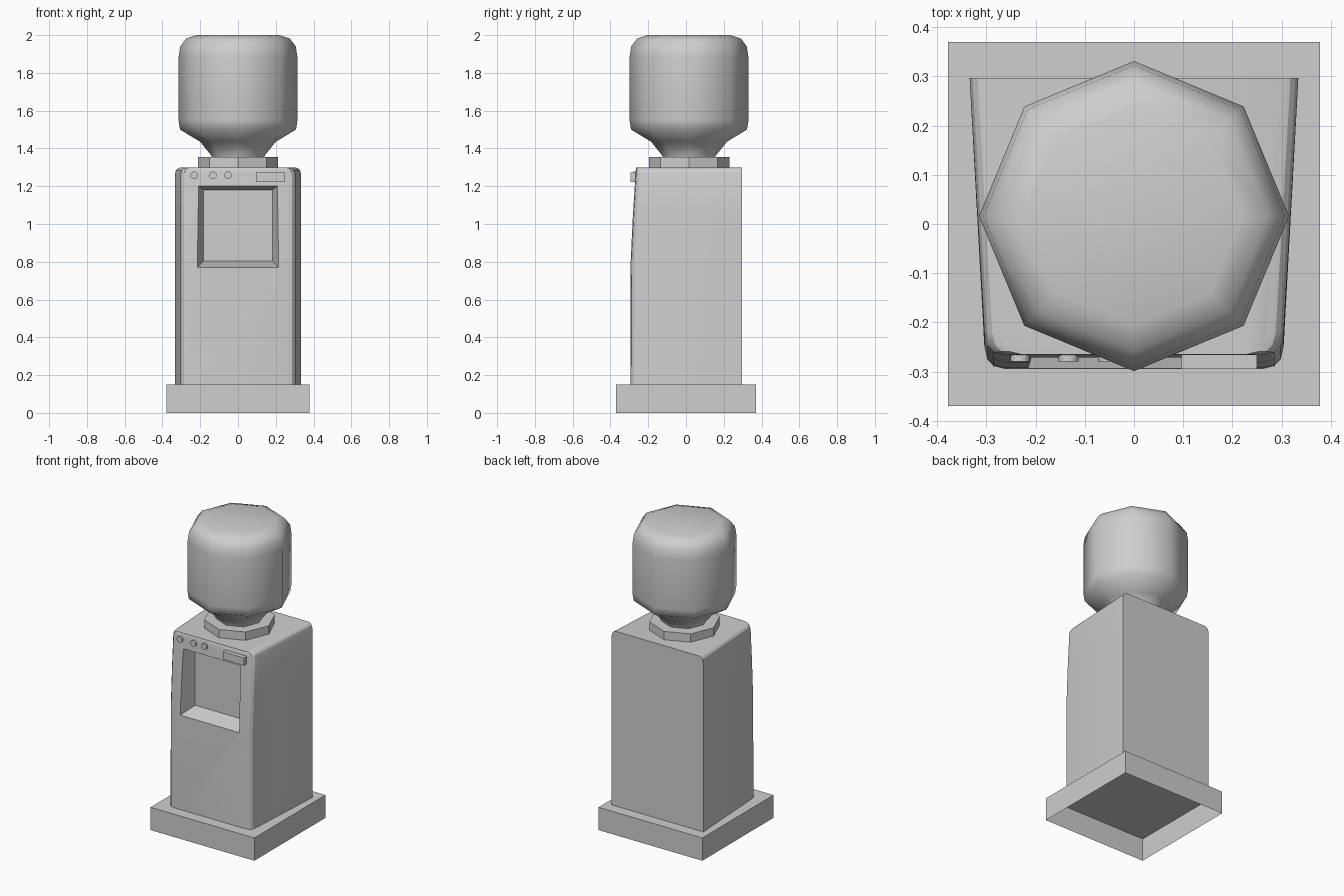
import bpy, bmesh, math

cube = bpy.data.objects.get("Cube")
if cube:
    bpy.data.objects.remove(cube, do_unlink=True)

grey = bpy.data.materials.new("light grey plastic")
grey.use_nodes = True
COLOUR = (0.62, 0.62, 0.62, 1)
grey.diffuse_color = COLOUR
grey.node_tree.nodes["Principled BSDF"].inputs["Base Color"].default_value = COLOUR


def finish(name, bm, smooth=None):
    bmesh.ops.recalc_face_normals(bm, faces=bm.faces)
    mesh = bpy.data.meshes.new(name)
    bm.to_mesh(mesh)
    bm.free()
    mesh.materials.append(grey)
    ob = bpy.data.objects.new(name, mesh)
    bpy.context.collection.objects.link(ob)
    if smooth:
        smooth_by_angle(ob, smooth)
    return ob


def activate(ob):
    bpy.ops.object.select_all(action='DESELECT')
    ob.select_set(True)
    bpy.context.view_layer.objects.active = ob


def smooth_by_angle(ob, degrees):
    activate(ob)
    bpy.ops.object.shade_smooth_by_angle(angle=math.radians(degrees))


def loft(name, rings, smooth=None, cap_start=True):
    """Skin equal-length point rings and cap the ends."""
    bm = bmesh.new()
    loops = [[bm.verts.new(p) for p in ring] for ring in rings]
    n = len(loops[0])
    for a, b in zip(loops, loops[1:]):
        for i in range(n):
            j = (i + 1) % n
            bm.faces.new((a[i], a[j], b[j], b[i]))
    if cap_start:
        bm.faces.new(loops[0])
    bm.faces.new(loops[-1])
    return finish(name, bm, smooth)


def rect(x, y0, y1, z):
    return [(-x, y0, z), (x, y0, z), (x, y1, z), (-x, y1, z)]


def octagon(r, z):
    return [(r * math.cos(i * math.pi / 4), 0.016 + r * math.sin(i * math.pi / 4), z)
            for i in range(8)]


# Plinth, a shell open underneath
loft("base", [rect(0.378, -0.37, 0.37, 0), rect(0.378, -0.37, 0.37, 0.15)], cap_start=False)

# Cabinet: tapered plan with rounded front corners, leaning front, rounded side tops
half = [(0.334, 0.297), (0.304, -0.25), (0.298, -0.275), (0.285, -0.289), (0.26, -0.295)]
plan = half + [(-x, y) for x, y in reversed(half)]


def cabinet_ring(z, inset, lean):
    return [(x - math.copysign(inset, x), y + (lean if y < 0 else 0), z) for x, y in plan]


body = loft("cabinet", [cabinet_ring(*level) for level in (
    (0.15, 0, 0), (0.8, 0, 0.002), (1.05, 0, 0.014), (1.265, 0, 0.028),
    (1.285, 0.006, 0.029), (1.295, 0.016, 0.03), (1.3, 0.032, 0.03))])


# Dispensing alcove with sloping walls
def upright(x, y, z0, z1):
    return [(-x, y, z0), (x, y, z0), (x, y, z1), (-x, y, z1)]


cutter = loft("alcove_cutter", [upright(0.232, -0.35, 0.753, 1.22),
                                upright(0.182, -0.185, 0.803, 1.18)])
cutter.hide_render = True
mod = body.modifiers.new("alcove", 'BOOLEAN')
mod.operation = 'DIFFERENCE'
mod.solver = 'EXACT'
mod.object = cutter
activate(body)
bpy.ops.object.modifier_apply(modifier=mod.name)
bpy.data.objects.remove(cutter, do_unlink=True)
smooth_by_angle(body, 25)

# Collar and water bottle
loft("bottle_collar", [octagon(0.213, 1.295), octagon(0.213, 1.355)])
bottle_profile = [(0.14, 1.34), (0.14, 1.36), (0.2, 1.435), (0.307, 1.5), (0.315, 1.55),
                  (0.315, 1.88), (0.306, 1.94), (0.275, 1.982), (0.22, 2.0)]
loft("water_bottle", [octagon(r, z) for r, z in bottle_profile], smooth=65)

# Round buttons
for i, x in enumerate((-0.232, -0.133, -0.053)):
    rings = [[(x + 0.02 * math.cos(a * math.pi / 8), y, 1.258 + 0.02 * math.sin(a * math.pi / 8))
              for a in range(16)] for y in (-0.255, -0.279)]
    loft(f"button_{i + 1}", rings, smooth=30)

# Raised display plate
plate = loft("display_panel", [upright(0.077, y, 1.222, 1.272) for y in (-0.255, -0.295)])
plate.location.x = 0.173
